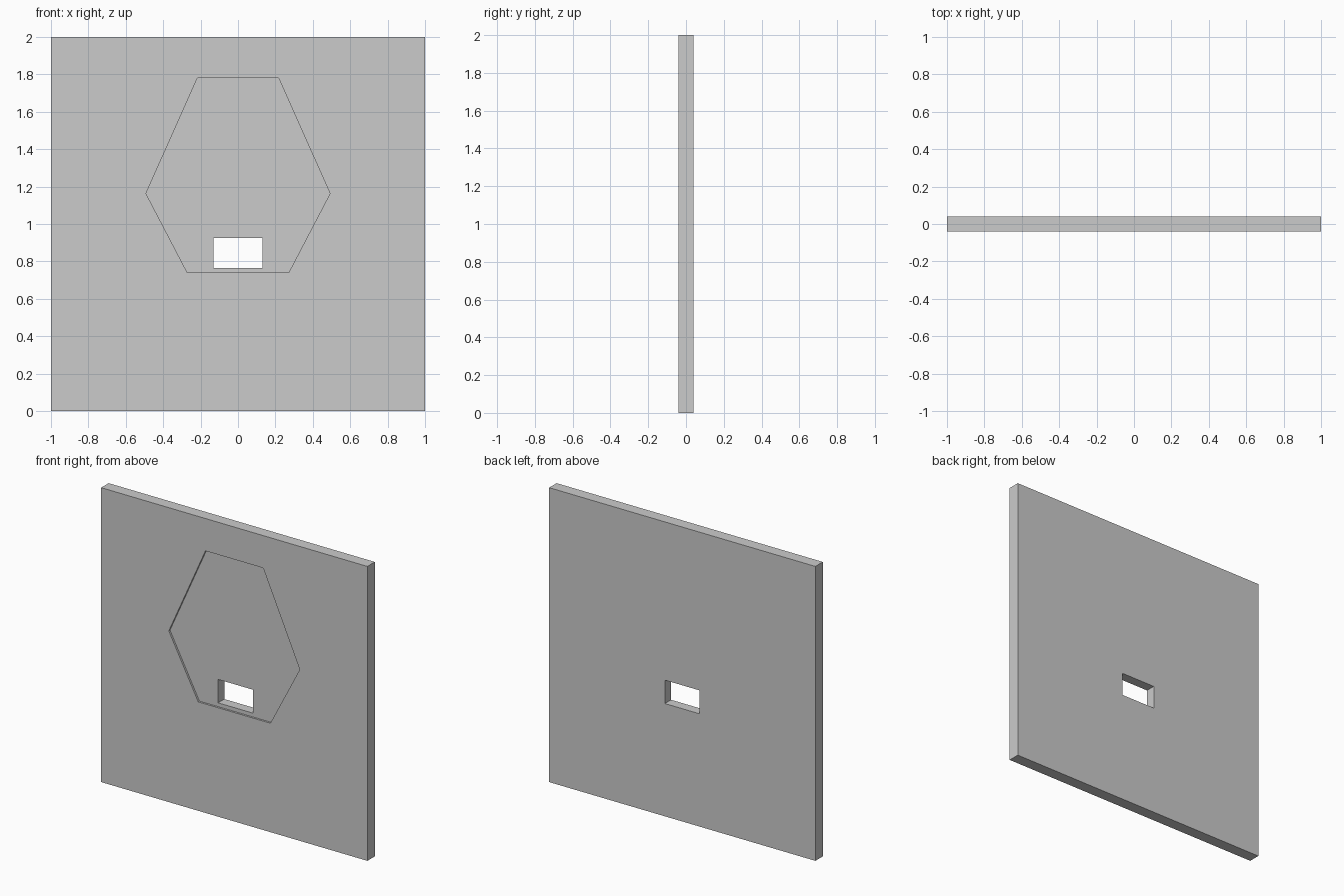
import bpy, bmesh

if "Cube" in bpy.data.objects:
    bpy.data.objects.remove(bpy.data.objects["Cube"])


def prism(name, profile, y0, y1):
    """Extrude an (x, z) outline from y0 to y1."""
    bm = bmesh.new()
    face = bm.faces.new([bm.verts.new((x, y0, z)) for x, z in profile])
    ext = bmesh.ops.extrude_face_region(bm, geom=[face])
    verts = [v for v in ext["geom"] if isinstance(v, bmesh.types.BMVert)]
    bmesh.ops.translate(bm, verts=verts, vec=(0, y1 - y0, 0))
    bmesh.ops.recalc_face_normals(bm, faces=bm.faces)
    mesh = bpy.data.meshes.new(name)
    bm.to_mesh(mesh)
    bm.free()
    obj = bpy.data.objects.new(name, mesh)
    bpy.context.collection.objects.link(obj)
    return obj


def mirrored(right_side):
    """Close a right-hand outline with its mirror image."""
    return right_side + [(-x, z) for x, z in reversed(right_side)]


def cut(target, cutter):
    mod = target.modifiers.new(cutter.name, 'BOOLEAN')
    mod.operation = 'DIFFERENCE'
    mod.solver = 'EXACT'
    mod.object = cutter
    bpy.context.view_layer.objects.active = target
    bpy.ops.object.modifier_apply(modifier=mod.name)
    bpy.data.objects.remove(cutter)


# Square wall panel
panel = prism("wall_panel", mirrored([(1, 0), (1, 2)]), -0.04, 0.04)

# Shallow six-sided recess in the front
cut(panel, prism("recess_cutter",
                 mirrored([(0.271, 0.74), (0.492, 1.163), (0.217, 1.78)]), -0.1, -0.027))

# Rectangular opening right through
cut(panel, prism("opening_cutter", mirrored([(0.131, 0.766), (0.131, 0.925)]), -0.2, 0.2))
